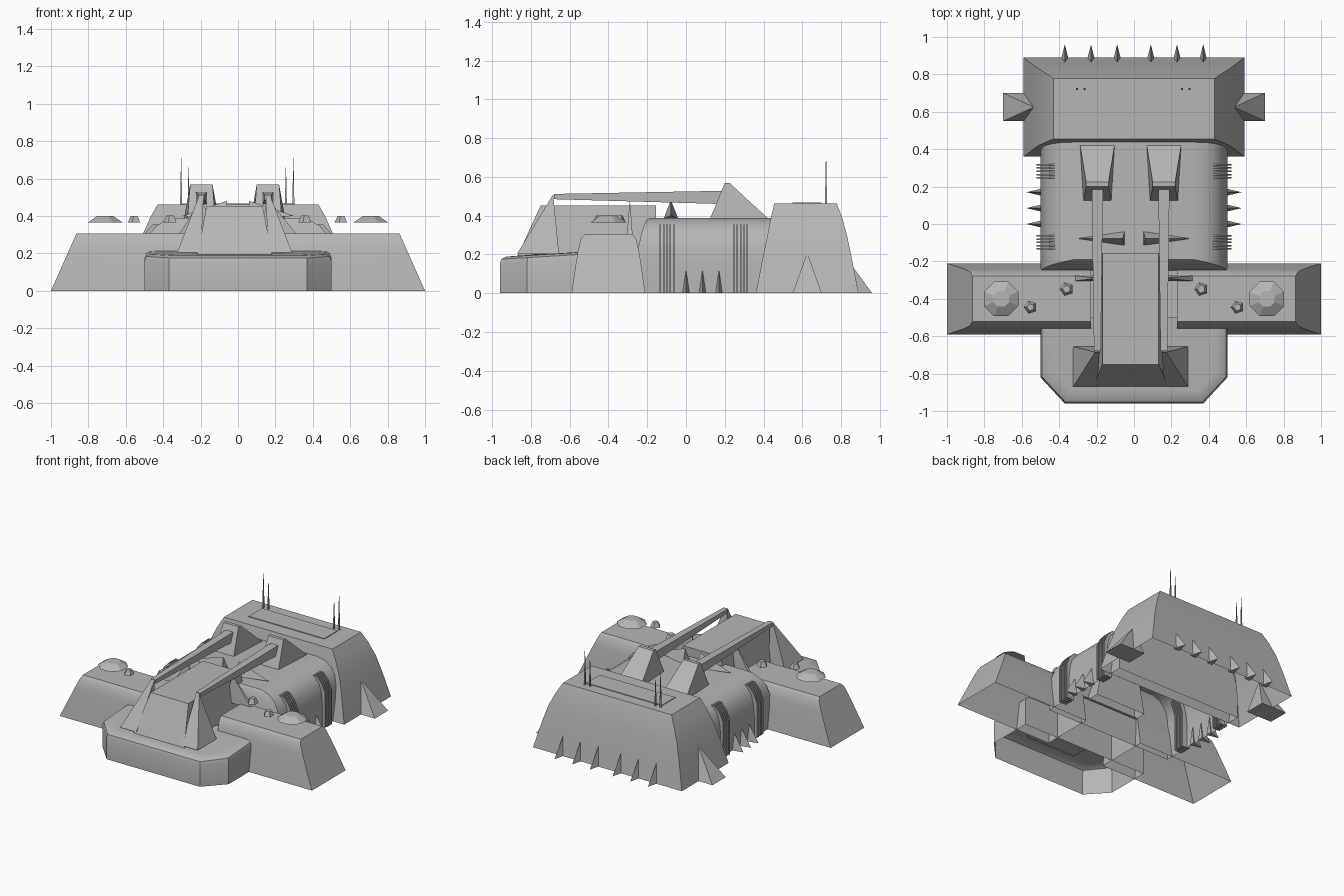
import bpy, bmesh, math

cube = bpy.data.objects.get("Cube")
if cube:
    bpy.data.objects.remove(cube)

grey = bpy.data.materials.new("plain_grey")
grey.use_nodes = True
grey.diffuse_color = (0.47, 0.47, 0.47, 1)
grey.node_tree.nodes["Principled BSDF"].inputs["Base Color"].default_value = (0.47, 0.47, 0.47, 1)


def finish(name, bm, smooth=False):
    bmesh.ops.recalc_face_normals(bm, faces=bm.faces)
    mesh = bpy.data.meshes.new(name)
    bm.to_mesh(mesh)
    bm.free()
    mesh.materials.append(grey)
    ob = bpy.data.objects.new(name, mesh)
    bpy.context.collection.objects.link(ob)
    if smooth:
        bpy.ops.object.select_all(action='DESELECT')
        ob.select_set(True)
        bpy.context.view_layer.objects.active = ob
        bpy.ops.object.shade_smooth_by_angle(angle=math.radians(40))
    return ob


def loft(name, rings, start=True, end=True, smooth=True, closed=True):
    """Skin equal-length rings of points, with optional end caps."""
    bm = bmesh.new()
    rows = [[bm.verts.new(p) for p in ring] for ring in rings]
    n = len(rows[0])
    for a, b in zip(rows, rows[1:]):
        for i in range(n if closed else n - 1):
            j = (i + 1) % n
            bm.faces.new((a[i], a[j], b[j], b[i]))
    if start:
        bm.faces.new(rows[0])
    if end:
        bm.faces.new(rows[-1])
    return finish(name, bm, smooth)


def hull(name, points):
    """Flat-faced convex solid around a few corner points."""
    bm = bmesh.new()
    verts = [bm.verts.new(p) for p in points]
    out = bmesh.ops.convex_hull(bm, input=verts)
    junk = {v for v in out["geom_interior"] + out["geom_unused"] if isinstance(v, bmesh.types.BMVert)}
    bmesh.ops.delete(bm, geom=list(junk), context='VERTS')
    bmesh.ops.dissolve_limit(bm, angle_limit=0.01, verts=bm.verts, edges=bm.edges)
    return finish(name, bm)


def rect(x0, x1, y0, y1, z):
    return [(x0, y0, z), (x1, y0, z), (x1, y1, z), (x0, y1, z)]


def cone(name, x, y, z0, z1, r0, r1, sides):
    def ring(r, z):
        return [(x + r * math.cos(math.tau * (i + .5) / sides),
                 y + r * math.sin(math.tau * (i + .5) / sides), z) for i in range(sides)]
    return loft(name, [ring(r0, z0), ring(r1, z1)], smooth=False)


# Rear block: curved back, open underneath, thin roof panel
loft("rear_block", [rect(-x, x, y0, y1, z) for z, x, y0, y1 in (
    (0, .59, .36, .89), (.18, .545, .395, .855), (.3, .51, .42, .83),
    (.39, .47, .438, .805), (.462, .43, .455, .778))], start=False)
hull("roof_panel", rect(-.3, .3, .55, .7, .46) + rect(-.3, .3, .55, .7, .467))

# Rounded central body, open underneath
loft("central_body", [rect(-x, x, y0, .45, z) for z, x, y0 in (
    (0, .5, -.258), (.16, .5, -.255), (.24, .492, -.245), (.3, .475, -.232),
    (.345, .44, -.218), (.375, .39, -.205), (.388, .32, -.19))], start=False)


# Bow: chamfered plan, rounded upper rim, open underneath
def bow_ring(z, d):
    half = [(.5 - d, -.5), (.5 - d, -.82 + d * .4), (.37 - d * .4, -.96 + d)]
    plan = half + [(-x, y) for x, y in reversed(half)]
    return [(x, y, z + (.06 * (y + .96) if z > .1 else 0)) for x, y in plan]


loft("bow", [bow_ring(0, 0), bow_ring(.15, 0), bow_ring(.175, .008),
             bow_ring(.186, .03), bow_ring(.188, .07)], start=False)

# Bridge tower, offset slightly to one side, on a deck between the arms
MID = -.018
loft("bridge_tower", [rect(MID - .2, MID + .2, -.87, -.155, .19),
                      rect(MID - .15, MID + .15, -.75, -.155, .452)], start=False, smooth=False)
hull("deck", rect(-.24, .24, -.8, -.24, .195) + rect(-.24, .24, -.8, -.24, .203))

# Side arms, open underneath, with sloping outer ends
arm_profile = [(-.19, 0), (-.173, .12), (-.157, .22), (-.143, .28), (-.122, .305)]
arm_profile += [(-y, z) for y, z in reversed(arm_profile)]
for side, label in ((1, "left"), (-1, "right")):
    inner = [(side * .23, y - .4, z) for y, z in arm_profile]
    outer = [(side * (1 - .445 * z), y - .4, z) for y, z in arm_profile]
    loft(label + "_arm", [inner, outer], closed=False)

    # Dome and loose rocks above the arm
    cone(label + "_dome", side * .71, -.4, .366, .4, .1, .045, 8)
    cone(label + "_inner_rock", side * .36, -.348, .366, .402, .038, .022, 5)
    cone(label + "_outer_rock", side * .553, -.445, .366, .4, .036, .02, 5)

    # Corner wedge beside the rear block
    hull(label + "_rear_wedge", rect(side * .5, side * .7, .55, .7, 0) + [(side * .535, .625, .21)])

    # Groups of thin ribs wrapping the body side
    for group, y0 in (("front", -.133), ("rear", .247)):
        for i in range(5):
            y = y0 + i * .0175
            loft(f"{label}_{group}_rib_{i + 1}", [rect(side * a, side * b, y - .004, y + .004, z)
                 for z, a, b in ((0, .46, .52), (.25, .46, .52), (.31, .44, .495), (.355, .42, .455))],
                 smooth=False)

    # Spikes along the body side and the back edge
    for i in range(3):
        y = i * .085
        hull(f"{label}_side_spike_{i + 1}", [
            (side * .49, y - .02, 0), (side * .49, y + .02, 0),
            (side * .575, y, 0), (side * .495, y, .13)])
        x = side * (.09 + i * .14)
        hull(f"{label}_back_spike_{i + 1}", [
            (x - .023, .87, 0), (x + .023, .87, 0), (x, .96, 0), (x, .865, .13)])

    # Antennas
    for x, top in ((.3, .71), (.26, .66)):
        cone(f"{label}_antenna_{int(x * 100)}", side * x - .004, .722, .455, top, .008, .001, 4)

    # Gun: breech mount, tapering barrel and forward buttress
    gx = MID + side * .178
    hull(label + "_gun_mount", [(gx - .075, .12, .375), (gx + .075, .12, .375),
                                (gx + .095, .44, .37), (gx - .095, .44, .37)]
         + rect(gx - .06, gx + .06, .2, .225, .568))
    hull(label + "_gun_barrel", [(gx + dx, y, z) for y, w, lo, hi in (
        (-.68, .018, .485, .512), (.19, .03, .46, .528)) for dx in (-w, w) for z in (lo, hi)])
    hull(label + "_buttress", rect(MID + side * .18, MID + side * .307, -.87, -.655, .205)
         + [(gx - .012, -.685, .51), (gx + .012, -.685, .51)])

    # Braces beneath the barrel
    hull(label + "_brace", [(side * .05, -.115, .385), (side * .05, -.04, .385),
                            (side * .06, -.078, .48), (side * .3, -.078, .4)])
    hull(label + "_barrel_post", rect(side * .11, side * .32, -.305, -.275, .295)
         + [(gx, -.29, .49)])
